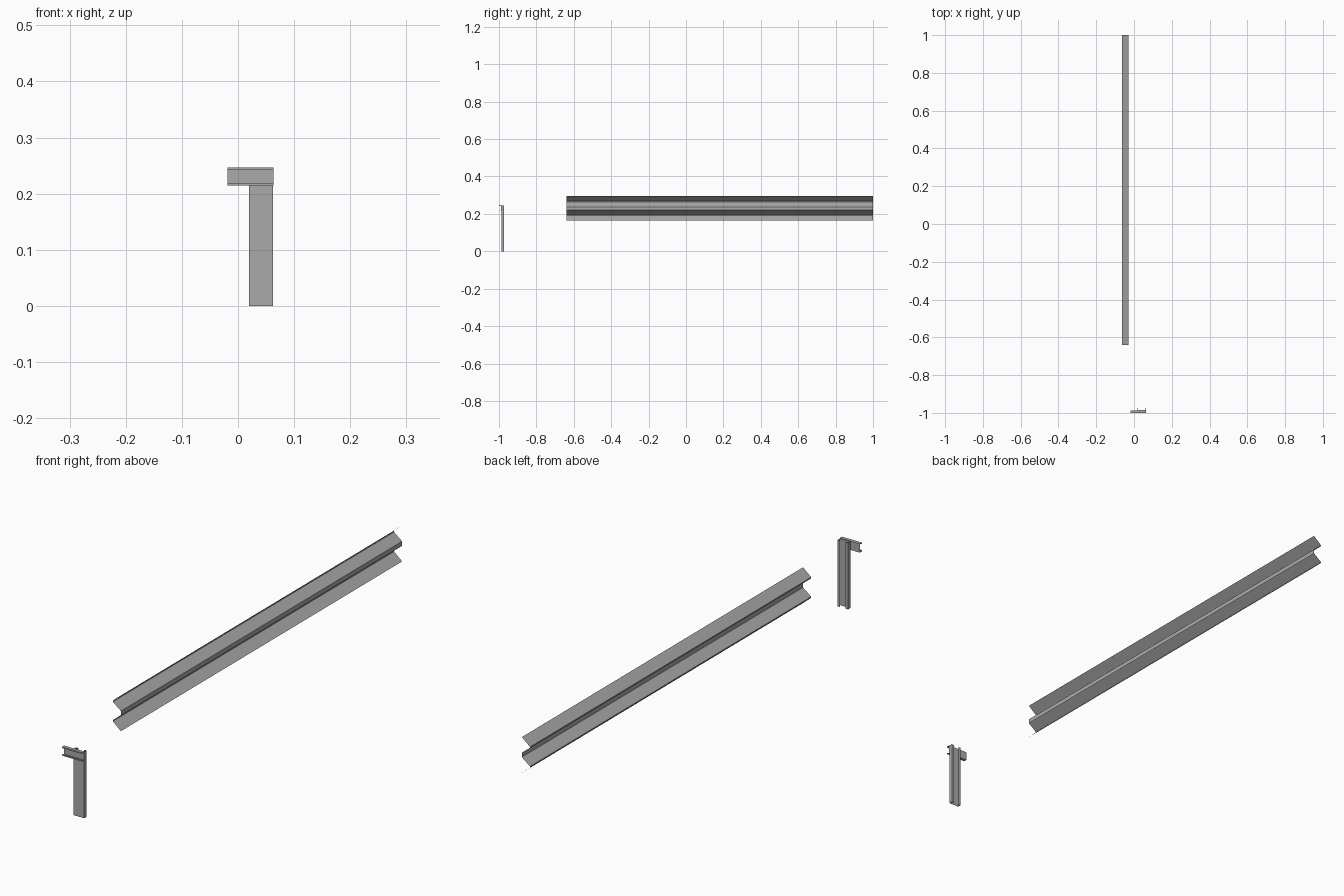
import bpy
from mathutils import Vector

if "Cube" in bpy.data.objects:
    bpy.data.objects.remove(bpy.data.objects["Cube"])

steel = bpy.data.materials.new("dark_steel")
steel.diffuse_color = (0.4, 0.4, 0.4, 1)
steel.use_nodes = True
steel.node_tree.nodes["Principled BSDF"].inputs["Base Color"].default_value = steel.diffuse_color


def sheet(name, profile, start, end):
    """Folded sheet metal: sweep an open profile of 3D points from start to end."""
    n = len(profile)
    verts = [Vector(p) + Vector(o) for o in (start, end) for p in profile]
    faces = [(i, i + 1, n + i + 1, n + i) for i in range(n - 1)]
    mesh = bpy.data.meshes.new(name)
    mesh.from_pydata(verts, [], faces)
    mesh.materials.append(steel)
    obj = bpy.data.objects.new(name, mesh)
    bpy.context.collection.objects.link(obj)
    return obj


def thicken(obj, t):
    mod = obj.modifiers.new("gauge", 'SOLIDIFY')
    mod.thickness = t
    mod.offset = 0
    mod.use_even_offset = True


# W-shaped rail: upper half of the profile mirrored about its mid height
MID = 0.23
half = [(-0.030, 0.066), (-0.061, 0.040), (-0.063, 0.038), (-0.063, 0.034),
        (-0.061, 0.032), (-0.032, 0.010), (-0.030, 0.008)]
prof = [(x, 0, MID + z) for x, z in half] + [(x, 0, MID - z) for x, z in reversed(half)]
sheet("guard_rail", prof, (0, -0.64, 0), (0, 1.0, 0))

# Upright post: lipped channel open to the back
x0, x1, web, lip = 0.0205, 0.062, -0.986, -0.974
post = sheet("post", [(x0 + 0.009, lip, 0), (x0, lip, 0), (x0, web, 0),
                      (x1, web, 0), (x1, lip, 0), (x1 - 0.009, lip, 0)],
             (0, 0, 0), (0, 0, 0.245))
thicken(post, 0.0015)

# Spacer arm: lipped channel open to the front
z0, z1, web, lip = 0.215, 0.246, -0.988, -0.999
arm = sheet("spacer_arm", [(0, lip, z0 + 0.004), (0, lip, z0), (0, web, z0),
                           (0, web, z1), (0, lip, z1), (0, lip, z1 - 0.004)],
            (-0.019, 0, 0), (0.063, 0, 0))
thicken(arm, 0.0015)
